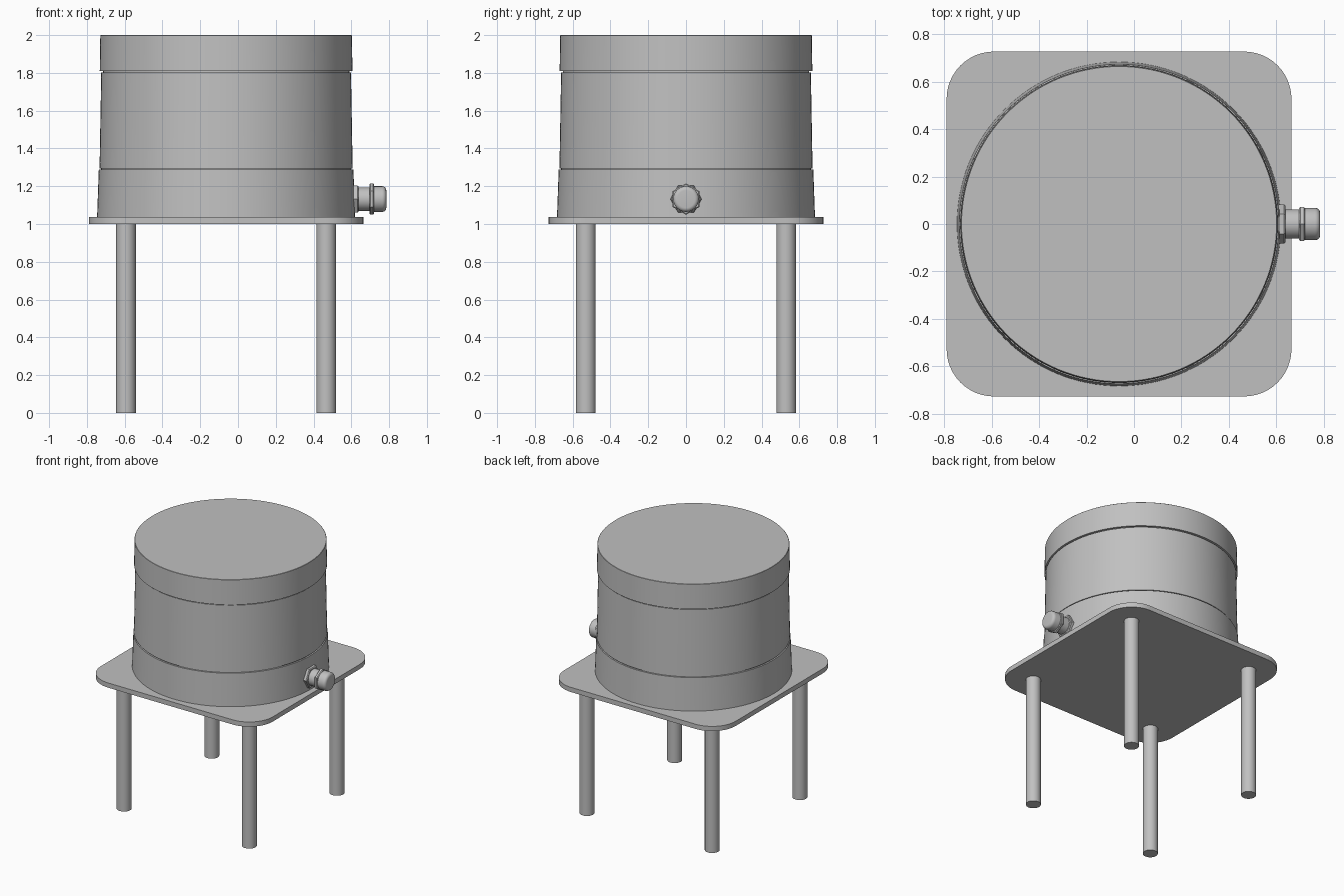
import bpy, bmesh, math
from mathutils import Matrix, Vector

cube = bpy.data.objects.get("Cube")
if cube:
    bpy.data.objects.remove(cube, do_unlink=True)

CX = -0.063          # axis of the drum and plate
PLATE_Z = 1.0
DECK_Z = 1.036

grey = bpy.data.materials.new("light_grey_metal")
grey.use_nodes = True
colour = (0.53, 0.53, 0.53, 1)
grey.diffuse_color = colour
grey.node_tree.nodes["Principled BSDF"].inputs["Base Color"].default_value = colour


def finish(name, bm, matrix):
    """Turn a bmesh into a named, smooth-by-angle object."""
    bmesh.ops.recalc_face_normals(bm, faces=bm.faces)
    mesh = bpy.data.meshes.new(name)
    bm.to_mesh(mesh)
    bm.free()
    mesh.materials.append(grey)
    obj = bpy.data.objects.new(name, mesh)
    obj.matrix_world = matrix
    bpy.context.collection.objects.link(obj)
    bpy.ops.object.select_all(action="DESELECT")
    obj.select_set(True)
    bpy.context.view_layer.objects.active = obj
    bpy.ops.object.shade_smooth_by_angle(angle=math.radians(30))
    return obj


def lathe(name, profile, matrix, sides=32, phase=0.0):
    """Closed solid of revolution from (radius, height) pairs."""
    bm = bmesh.new()
    turns = [phase + math.tau * i / sides for i in range(sides)]
    rings = [[bm.verts.new((r * math.cos(a), r * math.sin(a), h)) for a in turns]
             for r, h in profile]
    for low, high in zip(rings, rings[1:]):
        for i in range(sides):
            j = (i + 1) % sides
            bm.faces.new((low[i], low[j], high[j], high[i]))
    bm.faces.new(rings[0])
    bm.faces.new(rings[-1])
    return finish(name, bm, matrix)


# Mounting plate with rounded corners
HALF, CORNER, STEPS = 0.727, 0.2, 12
bm = bmesh.new()
outline = []
for quarter in range(4):
    mid = math.pi / 4 + quarter * math.pi / 2
    centre = Vector((math.cos(mid), math.sin(mid))) * math.sqrt(2) * (HALF - CORNER)
    for s in range(STEPS + 1):
        a = quarter * math.pi / 2 + s / STEPS * math.pi / 2
        outline.append(bm.verts.new((centre.x + CORNER * math.cos(a),
                                     centre.y + CORNER * math.sin(a), 0)))
face = bm.faces.new(outline)
top = bmesh.ops.extrude_face_region(bm, geom=[face])["geom"]
bmesh.ops.translate(bm, vec=(0, 0, DECK_Z - PLATE_Z),
                    verts=[v for v in top if isinstance(v, bmesh.types.BMVert)])
finish("mounting_plate", bm, Matrix.Translation((CX, 0, PLATE_Z)))

# Four round legs
for side, sx in (("right", -1), ("left", 1)):
    for end, sy in (("front", -1), ("back", 1)):
        lathe(f"{end}_{side}_leg", [(0.052, 0), (0.052, PLATE_Z)],
              Matrix.Translation((CX + sx * 0.53, sy * 0.53, 0)))

# Tapered drum in three sections, each stepped in at the seams
drum = Matrix.Translation((CX, 0, 0))
lathe("housing_base", [(0.683, DECK_Z), (0.674, 1.288), (0.662, 1.288), (0.662, 1.295)],
      drum, 128)
lathe("housing_body", [(0.670, 1.295), (0.661, 1.802), (0.652, 1.802), (0.652, 1.809)],
      drum, 128)
lathe("housing_lid", [(0.669, 1.809), (0.666, 1.998), (0.664, 2.0)], drum, 128)

# Cable gland on the left side, its axis along +x
gland = Matrix.Translation((0.6, 0, 1.132)) @ Matrix.Rotation(math.pi / 2, 4, "Y")
lathe("gland_flange_nut", [(0.083, 0), (0.083, 0.032), (0.077, 0.038)],
      gland, 6, math.pi / 6)
lathe("gland_body", [(0.062, 0.03), (0.062, 0.105)], gland)
lathe("gland_clamp_nut", [(0.077, 0.096), (0.083, 0.101), (0.083, 0.116), (0.077, 0.121)],
      gland, 6)
R, LENGTH, ROUND = 0.068, 0.185, 0.022
dome = [(R - ROUND + ROUND * math.cos(a), LENGTH - ROUND + ROUND * math.sin(a))
        for a in (math.pi / 2 * i / 6 for i in range(7))]
lathe("gland_cap", [(R, 0.115)] + dome, gland)
